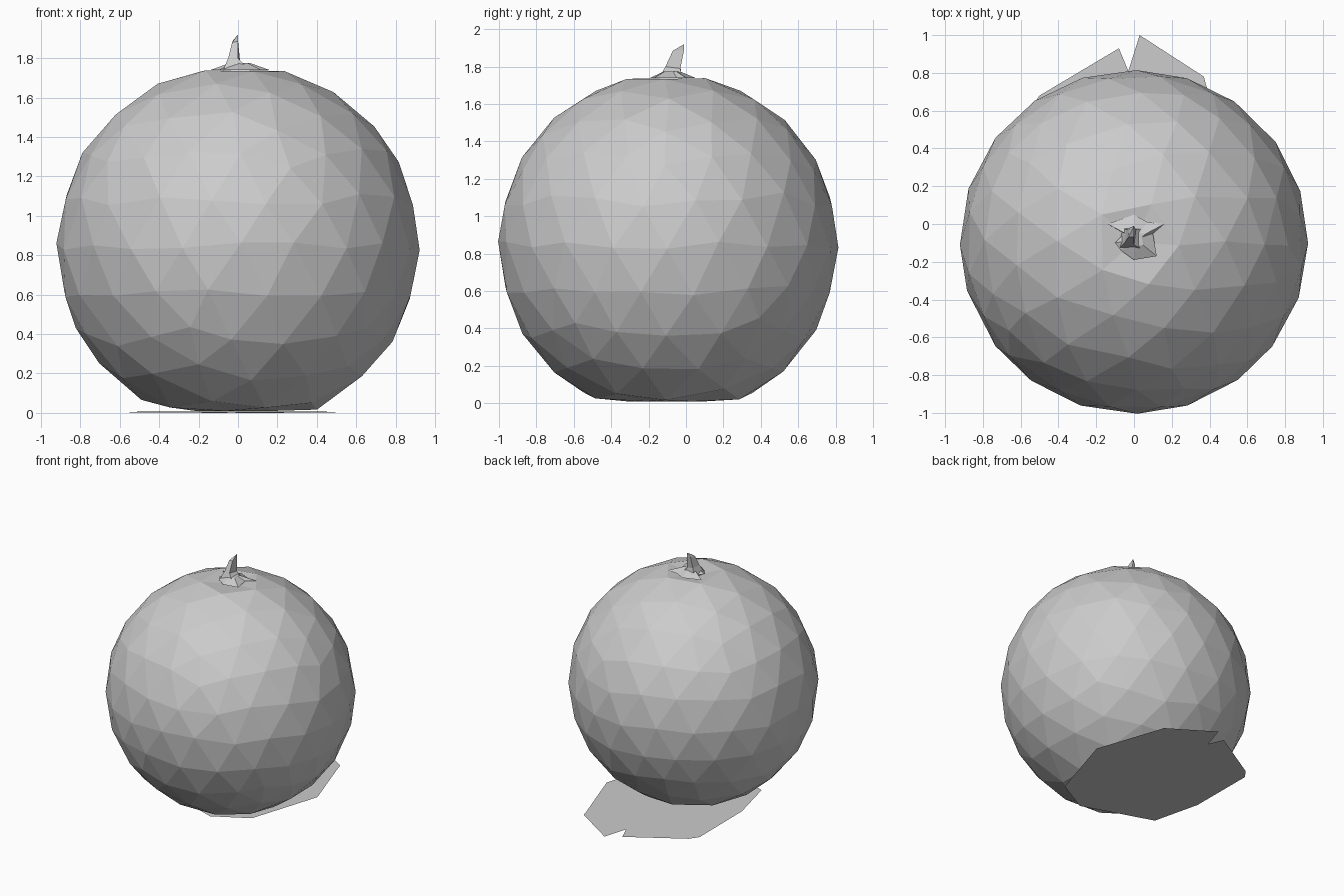
import bpy, bmesh, random
from mathutils import Vector

if "Cube" in bpy.data.objects:
    bpy.data.objects.remove(bpy.data.objects["Cube"])

random.seed(4)
CY = -0.095  # fruit centre in y


def finish(name, bm):
    bmesh.ops.recalc_face_normals(bm, faces=bm.faces)
    mesh = bpy.data.meshes.new(name)
    bm.to_mesh(mesh)
    bm.free()
    obj = bpy.data.objects.new(name, mesh)
    bpy.context.collection.objects.link(obj)
    return obj


def loft(bm, rings, tip=None):
    """Join rings of points with quads, close the end with a tip or a cap."""
    vs = [[bm.verts.new(p) for p in r] for r in rings]
    n = len(vs[0])
    for a, b in zip(vs, vs[1:]):
        for i in range(n):
            j = (i + 1) % n
            bm.faces.new((a[i], a[j], b[j], b[i]))
    if tip:
        t = bm.verts.new(tip)
        for i in range(n):
            bm.faces.new((vs[-1][i], vs[-1][(i + 1) % n], t))
    else:
        bm.faces.new(vs[-1])


# fruit body: faceted, slightly uneven ball with flattened ends and a dimple
bm = bmesh.new()
bmesh.ops.create_icosphere(bm, subdivisions=3, radius=1)
for v in bm.verts:
    d = v.co.normalized()
    pole = d.z > 0.99
    d += Vector([random.uniform(-0.025, 0.025) for _ in range(3)])
    d.normalize()
    v.co = (d.x * 0.922, CY + d.y * 0.91, 0.845 + d.z * 0.92)
    v.co.z = min(max(v.co.z, 0.01), 1.745)
    if pole:
        v.co = (0, CY, 1.715)
finish("fruit_body", bm)

# calyx: small irregular star around the stem
bm = bmesh.new()
outer = [(0, 0.05), (-0.14, 0.0), (-0.05, -0.05), (-0.10, -0.10), (-0.07, -0.14),
         (0.0, -0.19), (0.12, -0.17), (0.10, -0.05), (0.16, 0.0), (0.07, 0.01)]
centre = Vector((0.01, -0.08, 0))
base = [(x, y, 1.74) for x, y in outer]
inner = [(centre + (Vector((x, y, 0)) - centre) * 0.35) + Vector((0, 0, 1.775)) for x, y in outer]
loft(bm, [base, inner])
finish("calyx", bm)

# stem: short wedge leaning back to a point
bm = bmesh.new()
loft(bm, [
    [(-0.08, -0.13, 1.73), (0.07, -0.15, 1.73), (0.07, -0.02, 1.73), (-0.06, -0.02, 1.73)],
    [(-0.05, -0.10, 1.80), (0.0, -0.11, 1.80), (0.01, -0.03, 1.79), (-0.04, -0.03, 1.80)],
    [(-0.03, -0.07, 1.88), (0.0, -0.07, 1.885), (0.0, -0.01, 1.89), (-0.025, -0.02, 1.89)],
], tip=(0, -0.01, 1.92))
finish("stem", bm)

# flat leaf lying under the fruit, notched at the back
bm = bmesh.new()
outline = [(0.03, 1.0), (-0.03, 0.81), (-0.08, 0.93), (-0.5, 0.68), (-0.55, 0.61),
           (-0.55, 0.07), (-0.46, -0.31), (0.10, -0.50), (0.37, -0.35),
           (0.55, 0.23), (0.38, 0.74), (0.37, 0.78)]
face = bm.faces.new([bm.verts.new((x, y, 0.003)) for x, y in outline])
finish("base_leaf", bm)
for v in bpy.data.objects["base_leaf"].data.vertices:
    v.co.z = 0.008 - 0.008 * (v.co.y + 0.5) / 1.5  # very slight tilt
